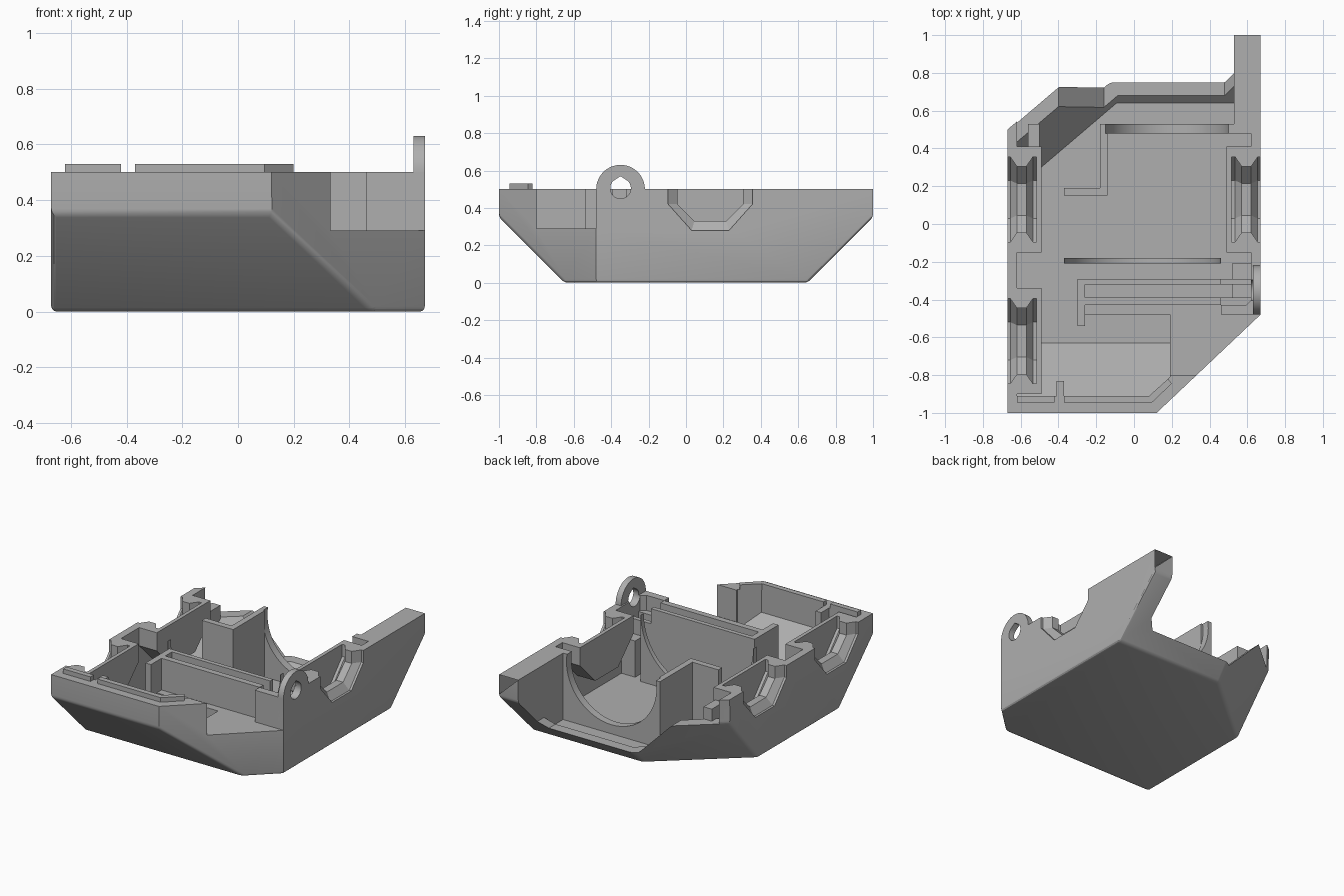
import bpy, bmesh, math
from mathutils import Vector

if "Cube" in bpy.data.objects:
    bpy.data.objects.remove(bpy.data.objects["Cube"], do_unlink=True)

grey = bpy.data.materials.new("plain_grey")
grey.use_nodes = True
grey.diffuse_color = (0.43, 0.43, 0.43, 1)
grey.node_tree.nodes["Principled BSDF"].inputs["Base Color"].default_value = (0.43, 0.43, 0.43, 1)


def to_object(name, bm):
    bmesh.ops.recalc_face_normals(bm, faces=bm.faces)
    mesh = bpy.data.meshes.new(name)
    bm.to_mesh(mesh)
    bm.free()
    mesh.materials.append(grey)
    obj = bpy.data.objects.new(name, mesh)
    bpy.context.collection.objects.link(obj)
    return obj


def loft(sections):
    """Closed solid through sections that have equal point counts."""
    bm = bmesh.new()
    rings = [[bm.verts.new(p) for p in s] for s in sections]
    bm.faces.new(rings[0])
    bm.faces.new(rings[-1])
    for a, b in zip(rings, rings[1:]):
        for i in range(len(a)):
            j = (i + 1) % len(a)
            bm.faces.new((a[i], a[j], b[j], b[i]))
    bmesh.ops.recalc_face_normals(bm, faces=bm.faces)
    return bm


def prism(name, profile, lo, hi, axis="x"):
    def place(p, t):
        if axis == "x":
            return (t, p[0], p[1])
        return (p[0], t, p[1]) if axis == "y" else (p[0], p[1], t)
    return to_object(name, loft([[place(p, t) for p in profile] for t in (lo, hi)]))


def box(name, x, y, z):
    return prism(name, [(y[0], z[0]), (y[1], z[0]), (y[1], z[1]), (y[0], z[1])], *x)


def circle(a, b, r, n=64):
    return [(a + r * math.cos(math.tau * i / n), b + r * math.sin(math.tau * i / n)) for i in range(n)]


def clipped(name, profile, x, planes, bevel=0):
    """Extruded side profile, trimmed by outward-facing planes."""
    bm = loft([[(t, *p) for p in profile] for t in x])
    for point, normal in planes:
        bmesh.ops.bisect_plane(bm, geom=bm.verts[:] + bm.edges[:] + bm.faces[:], plane_co=point,
                               plane_no=Vector(normal).normalized(), clear_outer=True)
        bmesh.ops.holes_fill(bm, edges=bm.edges[:], sides=0)
        bmesh.ops.recalc_face_normals(bm, faces=bm.faces)
    if bevel:
        edges = [e for e in bm.edges if min(v.co.z for v in e.verts) < 0.4
                 and max(v.co.z for v in e.verts) < 0.4]
        bmesh.ops.bevel(bm, geom=edges, offset=bevel, segments=3, profile=0.5, affect="EDGES")
    return to_object(name, bm)


def cut(target, cutters):
    for c in cutters:
        mod = target.modifiers.new("cut", "BOOLEAN")
        mod.object, mod.operation, mod.solver = c, "DIFFERENCE", "EXACT"
        bpy.context.view_layer.objects.active = target
        bpy.ops.object.modifier_apply(modifier=mod.name)


cutters = []


def helper(obj):
    obj.hide_render = True
    cutters.append(obj)
    return obj


# Outer hull: boat-shaped profile with trimmed corners
hull = [(-1, 0.5), (-1, 0.35), (-0.65, 0), (0.65, 0), (1, 0.35), (1, 0.5)]
front_corner = (0.52, -0.55, 0)
rear_facet = (-0.98, 1.15, -1)
rear_corner = (-0.23, 0.27, 0)
shell = clipped("shell", hull, (-0.67, 0.67), [
    ((0.12, -1, 0), front_corner), ((-0.67, 0.2, 0), rear_facet),
    ((-0.67, 0.5, 0), rear_corner)], bevel=0.018)

# Hollow inside, as three overlapping pockets
hollow = [(-0.91, 0.7), (-0.91, 0.34), (-0.63, 0.06), (0.64, 0.06), (1.28, 0.7)]
inner = [((0.19, -0.81, 0), front_corner), ((-0.67, 0.2, 0.12), rear_facet),
         ((-0.67, 0.43, 0), rear_corner)]
pockets = {
    "pocket_middle": ((-0.62, 0.62), [((0, -0.43, 0), (0, -1, 0)), ((0, 0.53, 0), (0, 1, 0))]),
    "pocket_front": ((-0.62, 0.19), [((0, 0.4, 0), (0, 1, 0))]),
    "pocket_back": ((-0.62, 0.53), [((0, -0.3, 0), (0, -1, 0))])}
cut(shell, [helper(clipped(n, hollow, x, inner + p)) for n, (x, p) in pockets.items()])

# Open back and lowered front corner
opening = [(-0.62, 0.7), (-0.62, 0.34), (-0.4, 0.34), (-0.16, 0.1), (0.48, 0.1), (0.53, 0.15), (0.53, 0.7)]
cut(shell, [helper(prism("back_opening", opening, 0.42, 1.2, "y")),
            helper(box("corner_cut", (0.19, 0.46), (-0.8, -0.43), (0.29, 0.7))),
            helper(box("corner_cut_outer", (0.45, 0.8), (-0.8, -0.48), (0.29, 0.7)))])


# Side blocks with waisted grooves
def groove_section(x, yc, s):
    h, f, z = 0.225 - s, 0.1 - s * 0.3, 0.28 + s
    return [(x, yc + a, b) for a, b in
            ((-h, 0.6), (-h, 0.42), (-f, z), (f, z), (h, 0.42), (h, 0.6))]


for name, side, yc in (("left", 1, 0.13), ("right_back", -1, 0.13), ("right_front", -1, -0.62)):
    h = 0.28
    outline = [(yc - h, 0.5), (yc - h, 0.38), (yc - 0.12, 0.22), (yc + 0.12, 0.22),
               (yc + h, 0.38), (yc + h, 0.5)]
    block = prism(name + "_block", outline, side * 0.49, side * 0.62)
    steps = ((0.7, 0), (0.655, 0), (0.62, 0.05), (0.57, 0.05), (0.535, 0), (0.515, 0))
    groove = helper(to_object(name + "_groove", loft([groove_section(side * x, yc, s) for x, s in steps])))
    cut(block, [groove])
    cut(shell, [groove])

# Hinge ear with its hole
arc = [(-0.35 + 0.13 * math.cos(math.pi * i / 32), 0.5 + 0.13 * math.sin(math.pi * i / 32)) for i in range(33)]
ear = prism("hinge_ear", arc + [(-0.48, 0.3), (-0.22, 0.3)], 0.63, 0.67)
drop = [p for p in circle(-0.35, 0.505, 0.055, 48) if p[1] < 0.546]
drop = sorted(drop, key=lambda p: math.atan2(p[1] - 0.505, p[0] + 0.35))
drop.insert(next(i for i, p in enumerate(drop) if p[0] < -0.35 and p[1] > 0.505), (-0.35, 0.57))
hole = helper(prism("ear_hole", drop, 0.6, 0.7))
cut(ear, [hole])
cut(shell, [hole])

# Round-cut cradle walls
back_wall = box("back_cradle", (-0.18, 0.62), (0.48, 0.53), (0.03, 0.5))
cut(back_wall, [helper(prism("back_round", circle(0.175, 0.45, 0.33), 0.4, 0.6, "y"))])
front_wall = box("front_cradle", (-0.37, 0.46), (-0.21, -0.18), (0.03, 0.5))
cut(front_wall, [helper(prism("front_round", circle(0.045, 0.5, 0.412), -0.3, -0.1, "y"))])

# Inner partitions
low, top = 0.03, 0.5
for name, x, y, z in (
        ("back_partition", (-0.18, -0.14), (0.15, 0.48), (low, top)),
        ("back_partition_return", (-0.37, -0.18), (0.15, 0.19), (low, top)),
        ("slot_wall_back", (-0.26, 0.46), (-0.32, -0.29), (low, top)),
        ("slot_wall_back_end", (0.46, 0.62), (-0.32, -0.29), (low, 0.4)),
        ("slot_wall_front", (-0.26, 0.46), (-0.43, -0.39), (low, top)),
        ("slot_wall_front_end", (0.46, 0.63), (-0.48, -0.39), (low, 0.4)),
        ("slot_return", (-0.3, -0.26), (-0.54, -0.29), (low, top)),
        ("slot_ledge", (-0.26, 0.19), (-0.48, -0.43), (low, 0.29)),
        ("slot_stop_back", (0.52, 0.62), (-0.29, -0.21), (low, 0.3)),
        ("slot_stop_front", (0.52, 0.62), (-0.39, -0.32), (low, 0.3)),
        ("corner_post", (-0.56, -0.5), (0.4, 0.53), (0.32, 0.42)),
        ("front_rib", (-0.41, -0.37), (-0.95, -0.83), (0.3, 0.5)),
        ("front_lip_short", (-0.62, -0.42), (-0.945, -0.91), (0.49, 0.53))):
    box(name, x, y, z)

# Long locating lip that turns along the cut corner
prism("front_lip_long", [(-0.37, -0.945), (0.095, -0.945), (0.2, -0.845), (0.18, -0.82),
                         (0.08, -0.91), (-0.37, -0.91)], 0.49, 0.53, "z")

for c in cutters:
    bpy.data.objects.remove(c, do_unlink=True)

# Soft shading on rounded edges and arcs
for obj in bpy.context.scene.objects:
    if obj.type == "MESH" and grey.name in obj.data.materials:
        bpy.ops.object.select_all(action="DESELECT")
        obj.select_set(True)
        bpy.context.view_layer.objects.active = obj
        bpy.ops.object.shade_smooth_by_angle(angle=math.radians(25))
